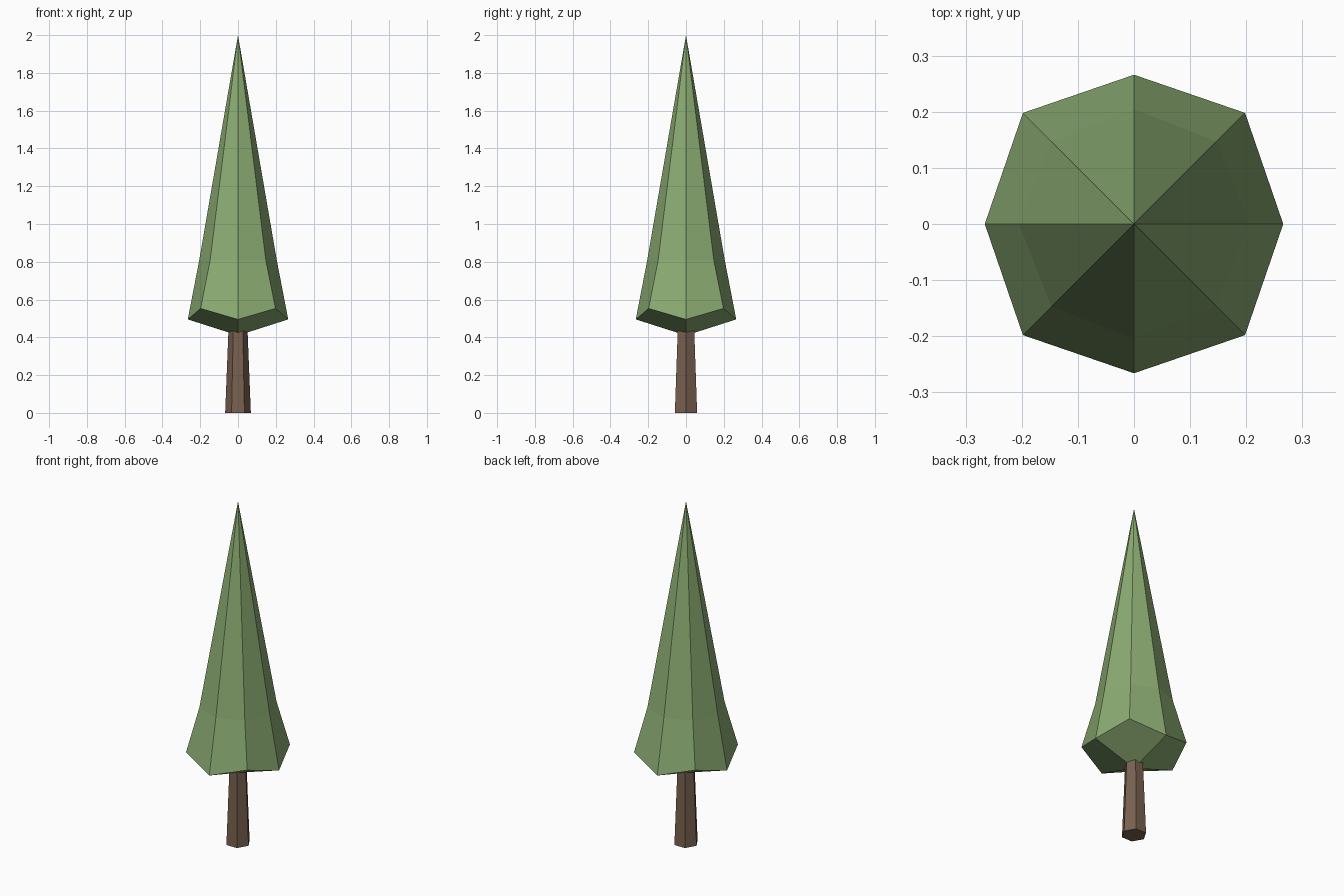
import bpy, bmesh
from math import cos, sin, pi

if "Cube" in bpy.data.objects:
    bpy.data.objects.remove(bpy.data.objects["Cube"])


def material(name, color):
    mat = bpy.data.materials.new(name)
    mat.diffuse_color = (*color, 1)
    mat.use_nodes = True
    mat.node_tree.nodes["Principled BSDF"].inputs["Base Color"].default_value = mat.diffuse_color
    return mat


def make_object(name, bm, mat):
    bmesh.ops.recalc_face_normals(bm, faces=bm.faces[:])
    mesh = bpy.data.meshes.new(name)
    bm.to_mesh(mesh)
    bm.free()
    mesh.materials.append(mat)
    obj = bpy.data.objects.new(name, mesh)
    bpy.context.collection.objects.link(obj)
    return obj


# Tapered six-sided trunk, its top tucked into the foliage
bm = bmesh.new()
height = 0.45
bmesh.ops.create_cone(bm, cap_ends=True, segments=6,
                      radius1=0.068, radius2=0.05, depth=height)
# Put a corner on the x axis and the base on the ground
for v in bm.verts:
    v.co.z += height / 2
corner = min((v for v in bm.verts if v.co.z < 0.01), key=lambda v: abs(v.co.y))
if abs(corner.co.y) > 0.01:
    for v in bm.verts:
        v.co.x, v.co.y = v.co.y, v.co.x
make_object("trunk", bm, material("bark", (0.19, 0.12, 0.08)))

# Eight-sided foliage spire with a zigzag hem and a shallow four-faced underside
bm = bmesh.new()
tip = bm.verts.new((0, 0, 2.0))
under = bm.verts.new((0, 0, 0.41))


def ring(r_axis, z_axis, r_diag, z_diag):
    verts = []
    for i in range(8):
        r, z = (r_diag, z_diag) if i % 2 else (r_axis, z_axis)
        verts.append(bm.verts.new((r * cos(i * pi / 4), r * sin(i * pi / 4), z)))
    return verts


hem = ring(0.266, 0.495, 0.28, 0.553)
waist = ring(0.205, 0.81, 0.208, 0.81)
for i in range(8):
    j = (i + 1) % 8
    bm.faces.new((hem[i], hem[j], waist[j], waist[i]))
    bm.faces.new((waist[i], waist[j], tip))
for i in range(0, 8, 2):
    bm.faces.new((under, hem[(i + 2) % 8], hem[i + 1], hem[i]))
make_object("foliage", bm, material("leaves", (0.26, 0.41, 0.17)))
